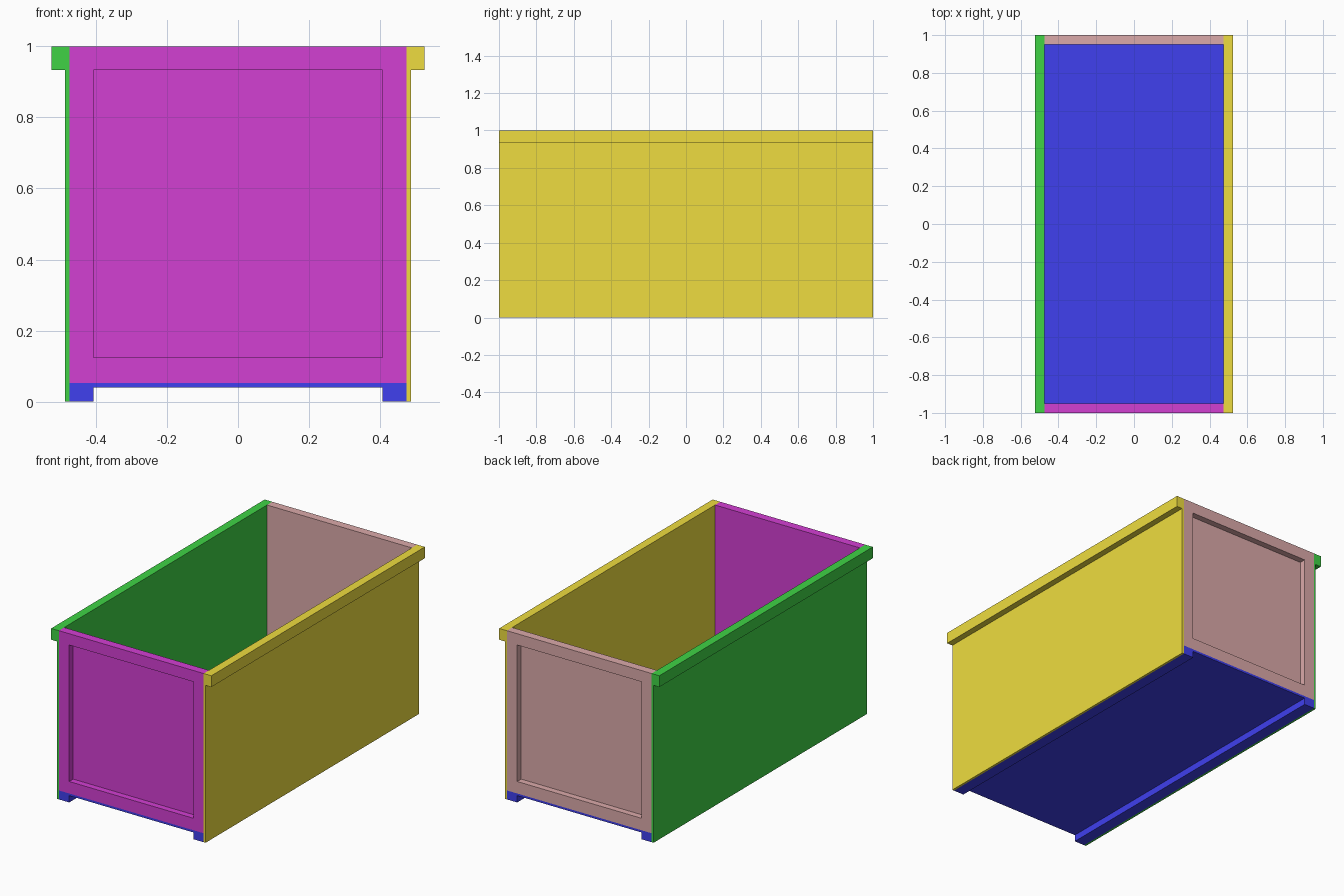
import bpy, bmesh

if "Cube" in bpy.data.objects:
    bpy.data.objects.remove(bpy.data.objects["Cube"])


def finish(name, bm, color):
    bmesh.ops.recalc_face_normals(bm, faces=bm.faces)
    mesh = bpy.data.meshes.new(name)
    bm.to_mesh(mesh)
    bm.free()
    obj = bpy.data.objects.new(name, mesh)
    bpy.context.collection.objects.link(obj)
    mat = bpy.data.materials.new(name + "_paint")
    mat.diffuse_color = (*color, 1)
    mat.use_nodes = True
    mat.node_tree.nodes["Principled BSDF"].inputs["Base Color"].default_value = mat.diffuse_color
    mesh.materials.append(mat)
    return obj


def extruded(name, profile, color):
    """Extrude an (x, z) profile along the full length of the box."""
    bm = bmesh.new()
    face = bm.faces.new([bm.verts.new((x, -1, z)) for x, z in profile])
    ext = bmesh.ops.extrude_face_region(bm, geom=[face])["geom"]
    verts = [g for g in ext if isinstance(g, bmesh.types.BMVert)]
    bmesh.ops.translate(bm, verts=verts, vec=(0, 2, 0))
    # extrude_face_region removes the source face only when it is enclosed
    bmesh.ops.holes_fill(bm, edges=[e for e in bm.edges if e.is_boundary])
    return finish(name, bm, color)


def end_panel(name, side, color):
    """End board with a recessed rectangle on its outer face."""
    outer, floor, inner = side, side * 0.9625, side * 0.95

    def ring(bm, x, z0, z1, y):
        return [bm.verts.new(p) for p in
                ((-x, y, z0), (x, y, z0), (x, y, z1), (-x, y, z1))]

    bm = bmesh.new()
    rings = [ring(bm, 0.475, 0.053, 1, inner),
             ring(bm, 0.475, 0.053, 1, outer),
             ring(bm, 0.407, 0.124, 0.933, outer),
             ring(bm, 0.407, 0.124, 0.933, floor)]
    for a, b in zip(rings, rings[1:]):
        for i in range(4):
            j = (i + 1) % 4
            bm.faces.new((a[i], a[j], b[j], b[i]))
    bm.faces.new(rings[0])
    bm.faces.new(rings[-1])
    return finish(name, bm, color)


# Side walls with an outward rim
wall = [(0.475, 0), (0.4875, 0), (0.4875, 0.933),
        (0.525, 0.933), (0.525, 1), (0.475, 1)]
extruded("right_wall", wall, (0.86, 0.72, 0.05))
extruded("left_wall", [(-x, z) for x, z in wall], (0.05, 0.65, 0.06))

# Floor with two runners underneath
half = [(0.407, 0.04), (0.407, 0), (0.475, 0), (0.475, 0.053)]
extruded("floor", half + [(-x, z) for x, z in reversed(half)], (0.05, 0.05, 0.86))

# Recessed end panels
end_panel("front_panel", -1, (0.65, 0.05, 0.65))
end_panel("back_panel", 1, (0.71, 0.4, 0.4))
